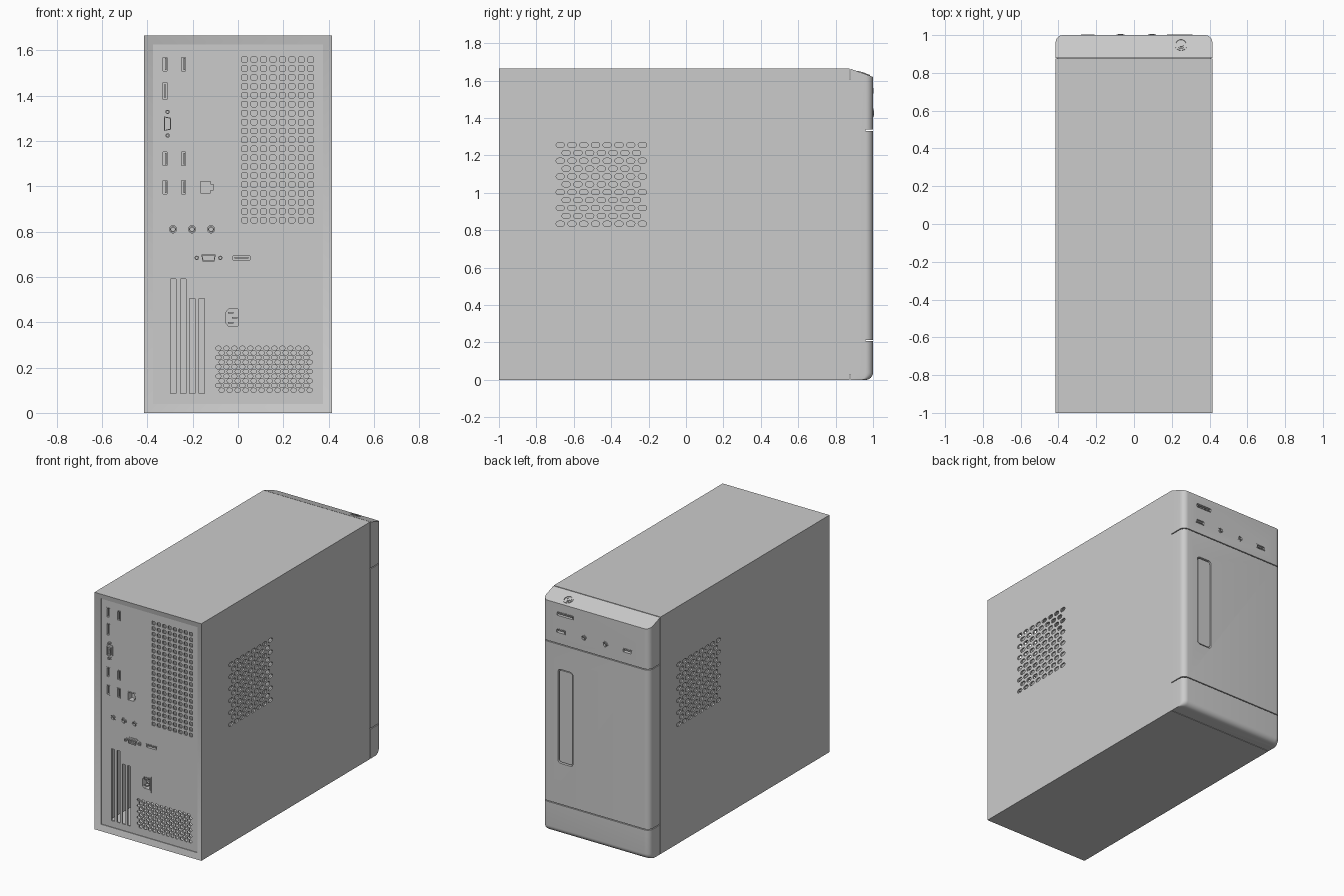
import bpy, bmesh, math
from mathutils import Matrix, Vector

if "Cube" in bpy.data.objects:
    bpy.data.objects.remove(bpy.data.objects["Cube"])

W, H = 0.415, 1.665          # half width and height of the case
Y_JOIN = 0.875               # where the sheet metal meets the bezel


def frame(origin, u, v):
    """Drawing plane: u right, v up, w out of the surface."""
    u, v = Vector(u), Vector(v)
    m = Matrix((u, v, u.cross(v))).transposed().to_4x4()
    m.translation = origin
    return m


REAR = frame((0, -0.98, 0), (1, 0, 0), (0, 0, 1))
FRONT = frame((0, 1, 0), (-1, 0, 0), (0, 0, 1))
RIGHT = frame((W, 0, 0), (0, 1, 0), (0, 0, 1))
LEFT = frame((-W, 0, 0), (0, -1, 0), (0, 0, 1))


def rect(cx, cy, w, h, r=0.0, n=3):
    """Rounded rectangle outline; r of half the size gives slots and circles."""
    if r <= 0:
        return [(cx + a * w / 2, cy + b * h / 2) for a, b in ((1, 1), (-1, 1), (-1, -1), (1, -1))]
    pts = []
    for q, (a, b) in enumerate(((1, 1), (-1, 1), (-1, -1), (1, -1))):
        for i in range(n + 1):
            t = math.pi / 2 * (q + i / n)
            p = (cx + a * (w / 2 - r) + r * math.cos(t), cy + b * (h / 2 - r) + r * math.sin(t))
            if not pts or math.dist(p, pts[-1]) > 1e-5:
                pts.append(p)
    return pts[:-1] if math.dist(pts[0], pts[-1]) < 1e-5 else pts


def disc(cx, cy, r, n=6):
    return rect(cx, cy, 2 * r, 2 * r, r, n)


def finish(name, bm):
    bmesh.ops.recalc_face_normals(bm, faces=bm.faces)
    me = bpy.data.meshes.new(name)
    bm.to_mesh(me)
    bm.free()
    ob = bpy.data.objects.new(name, me)
    bpy.context.collection.objects.link(ob)
    return ob


def part(name, fr, *layers):
    """Each layer is (outlines, w0, w1): an outline with holes, extruded."""
    bm = bmesh.new()
    for outlines, w0, w1 in layers:
        cu = bpy.data.curves.new(name, 'CURVE')
        cu.dimensions, cu.fill_mode, cu.extrude = '2D', 'BOTH', (w1 - w0) / 2
        for pts in outlines:
            sp = cu.splines.new('POLY')
            sp.points.add(len(pts) - 1)
            for p, (x, y) in zip(sp.points, pts):
                p.co = (x, y, 0, 1)
            sp.use_cyclic_u = True
        ob = bpy.data.objects.new(name, cu)
        bpy.context.collection.objects.link(ob)
        dg = bpy.context.evaluated_depsgraph_get()
        me = bpy.data.meshes.new_from_object(ob.evaluated_get(dg))
        me.transform(fr @ Matrix.Translation((0, 0, (w0 + w1) / 2)))
        bm.from_mesh(me)
        bpy.data.objects.remove(ob)
        bpy.data.meshes.remove(me)
    bmesh.ops.remove_doubles(bm, verts=bm.verts, dist=1e-5)
    return finish(name, bm)


def loft(name, rings, loop=False):
    bm = bmesh.new()
    vs = [[bm.verts.new(p) for p in ring] for ring in rings]
    n = len(vs[0])
    for a, b in zip(vs, vs[1:] + (vs[:1] if loop else [])):
        for i in range(n):
            bm.faces.new((a[i], a[(i + 1) % n], b[(i + 1) % n], b[i]))
    if not loop:
        bm.faces.new(vs[0])
        bm.faces.new(vs[-1])
    return finish(name, bm)


def box(name, x0, x1, y0, y1, z0, z1):
    base = [(x0, y0), (x1, y0), (x1, y1), (x0, y1)]
    return loft(name, [[(x, y, z) for x, y in base] for z in (z0, z1)])


def cut(ob, cutter):
    mod = ob.modifiers.new("cut", 'BOOLEAN')
    mod.object, mod.solver, mod.operation = cutter, 'EXACT', 'DIFFERENCE'
    bpy.context.view_layer.objects.active = ob
    bpy.ops.object.modifier_apply(modifier=mod.name)
    bpy.data.objects.remove(cutter)


def socket(name, fr, cx, cy, w, h, r=0.004, tongue=None):
    """Port shell with a closed back and an inner tongue; returns its hole outline."""
    layers = [([rect(cx, cy, w, h, r), rect(cx, cy, w - .01, h - .01, r / 2)], -.03, .003),
              ([rect(cx, cy, w, h, r)], -.034, -.029)]
    if tongue:
        layers.append(([rect(cx + tongue[2], cy + tongue[3], tongue[0], tongue[1])], -.0295, -.005))
    part(name, fr, *layers)
    return rect(cx, cy, w, h, r)


def jack(name, fr, cx, cy, r=0.022):
    part(name, fr, ([disc(cx, cy, r), disc(cx, cy, r * .72)], -.03, .002),
         ([disc(cx, cy, r * .6), disc(cx, cy, r * .38)], -.03, .006),
         ([disc(cx, cy, r)], -.034, -.029))
    return disc(cx, cy, r)


def d_connector(name, cx, cy, vertical):
    """Flanged connector with two hex posts, laid flat or upright."""
    fr = REAR @ Matrix.Translation((cx, cy, 0))
    if vertical:
        fr = fr @ Matrix.Rotation(math.pi / 2, 4, 'Z')
    shell = [(-.032, .015), (.032, .015), (.026, -.015), (-.026, -.015)]
    layers = [([rect(0, 0, .082, .05, .012)], -.002, .004),
              ([shell, [(x * .86, y * .76) for x, y in shell]], .003, .014)]
    for s in (-1, 1):
        layers += [([rect(s * .05, 0, .024, .03, .01)], -.0015, .003),
                   ([disc(s * .052, 0, .010, 2), disc(s * .052, 0, .005, 2)], .002, .012)]
    layers += [([disc(x * .01, y * .008, .0025, 1)], .003, .010) for x in range(-2, 3) for y in (-.5, .5)]
    part(name, fr, *layers)


# rear ports, each leaving a hole for the rear panel
holes = []
for i, (x, z) in enumerate([(x, z) for z in (1.539, 1.121, .996) for x in (-.322, -.241)]):
    holes.append(socket(f"rear_usb_{i}", REAR, x, z, .028, .07, tongue=(.007, .052, .003, 0)))
holes.append(socket("rear_video_upright", REAR, -.322, 1.42, .028, .086, tongue=(.006, .062, 0, 0)))
holes.append(socket("rear_video_flat", REAR, .015, .684, .086, .028, tongue=(.062, .006, 0, 0)))
for i, x in enumerate((-.287, -.203, -.119)):
    holes.append(jack(f"rear_audio_{i}", REAR, x, .81))
d_connector("monitor_port", -.311, 1.276, True)
d_connector("serial_port", -.13, .684, False)

# network port with a clip notch
nx, nz = -.137, .996
notch = [(nx - .028, nz + .026), (nx + .016, nz + .026), (nx + .016, nz + .012), (nx + .029, nz + .012),
         (nx + .029, nz - .012), (nx + .016, nz - .012), (nx + .016, nz - .026), (nx - .028, nz - .026)]
part("network_port", REAR, ([rect(nx, nz, .07, .066), notch], -.04, .003),
     ([rect(nx, nz, .07, .066)], -.044, -.039))
holes.append(rect(nx, nz, .07, .066))

# mains inlet with three blades and a thin ridge beside it
px, pz = -.026, .42
inlet = [(px + .031, pz + .042), (px - .018, pz + .042), (px - .031, pz + .028),
         (px - .031, pz - .028), (px - .018, pz - .042), (px + .031, pz - .042)]
part("power_inlet", REAR,
     ([inlet, [(px + (x - px) * .86, pz + (z - pz) * .89) for x, z in inlet]], -.04, .003),
     ([inlet], -.044, -.039),
     *[([rect(px + dx, pz + dz, .024, .007)], -.0395, -.005) for dx, dz in ((-.006, .022), (.012, 0), (-.006, -.022))])
part("inlet_ridge", REAR, ([rect(.013, .42, .005, .11)], -.005, .006))
holes.append(inlet)

# rear grilles and expansion slots
holes += [rect(.029 + i * .0417, .85 + j * .0394, .026, .024, .004, 1) for i in range(8) for j in range(19)]
holes += [rect(-.072 - (j % 2) * .0145 + i * .0353, .1 + j * .0206, .023, .018, .008, 2)
          for i in range(12) for j in range(10)]
holes += [rect(x, (.085 + top) / 2, .024, top - .085) for x, top in
          ((-.285, .59), (-.242, .59), (-.201, .505), (-.16, .505))]
part("rear_panel", REAR, ([rect(0, .835, .76, 1.6)] + holes, -.01, 0))


# mitred rim around the rear panel
def rim_ring(inset, y):
    a, b, c = W - inset, inset, H - inset
    return [(-a, y, b), (a, y, b), (a, y, c), (-a, y, c)]


loft("rear_rim", [rim_ring(0, -1), rim_ring(.04, -.985), rim_ring(.04, -.97), rim_ring(0, -.97)], True)

# side panels: same slotted vent seen from each outside
vents = [rect(-.672 + (j % 2) * .0314 + i * .0627, .835 + j * .0421, .045, .027, .0134, 3)
         for j in range(11) for i in range(8 - j % 2)]
for name, fr, u0, u1 in (("right_side", RIGHT, -.97, Y_JOIN), ("left_side", LEFT, -Y_JOIN, .97)):
    part(name, fr, ([rect((u0 + u1) / 2, H / 2, u1 - u0, H - .02)] + vents, -.01, 0))
box("top_panel", -W, W, -.97, Y_JOIN, H - .01, H)
box("bottom_panel", -W, W, -.97, Y_JOIN, 0, .01)

# bezel in three pieces over a recessed core
R, YB = .04, Y_JOIN + .004
arc = [math.pi / 2 * i / 8 for i in range(9)]
plan = [(-W, YB), (W, YB)]
plan += [(W - R + R * math.cos(t), 1 - R + R * math.sin(t)) for t in arc]
plan += [(-W + R - R * math.sin(t), 1 - R + R * math.cos(t)) for t in arc]


def flat(z):
    return [(x, y, z) for x, y in plan]


def lip(t):
    k = (1 - R + R * math.sin(t) - YB) / (1 - YB)
    return [(x, YB + (y - YB) * k, R - R * math.cos(t)) for x, y in plan]


SLOPE = .045 / (1 - Y_JOIN)
box("bezel_core", -.407, .407, .87, .96, .03, 1.61)
loft("bezel_bottom", [lip(t) for t in arc] + [flat(.207)])
middle = loft("bezel_middle", [flat(.213), flat(1.332)])
top = loft("bezel_top", [flat(1.338), [(x, y, H - SLOPE * (y - Y_JOIN)) for x, y in plan]])

# front drive door, sunk in a rounded pocket
cut(middle, part("cutter", FRONT, ([rect(-.237, .83, .118, .66, .022, 4)], -.022, .02)))
part("drive_door", FRONT, ([rect(-.237, .83, .102, .644, .016, 4)], -.024, -.005))

# front ports
front = [socket("card_slot", FRONT, -.241, 1.546, .13, .03, tongue=(.105, .006, 0, 0))]
for i, x in enumerate((.273, -.245)):
    front.append(socket(f"front_usb_{i}", FRONT, -x, 1.426, .072, .03, tongue=(.052, .007, 0, .003)))
for i, x in enumerate((.095, -.071)):
    front.append(jack(f"front_audio_{i}", FRONT, -x, 1.428))
cut(top, part("cutter", FRONT, *[([o], -.033, .02) for o in front]))

# power button on the sloping top
tilt = math.atan(SLOPE)
BUTTON = frame((.249, .95, H - SLOPE * (.95 - Y_JOIN)), (1, 0, 0), (0, math.cos(tilt), -math.sin(tilt)))
part("power_button", BUTTON, ([disc(0, 0, .034), disc(0, 0, .027)], -.004, .004),
     ([disc(0, 0, .022)], -.004, .002),
     ([disc(0, 0, .014), disc(0, 0, .008)], .001, .005))

bpy.ops.object.select_all(action='SELECT')
bpy.ops.object.shade_smooth_by_angle(angle=math.radians(30))
